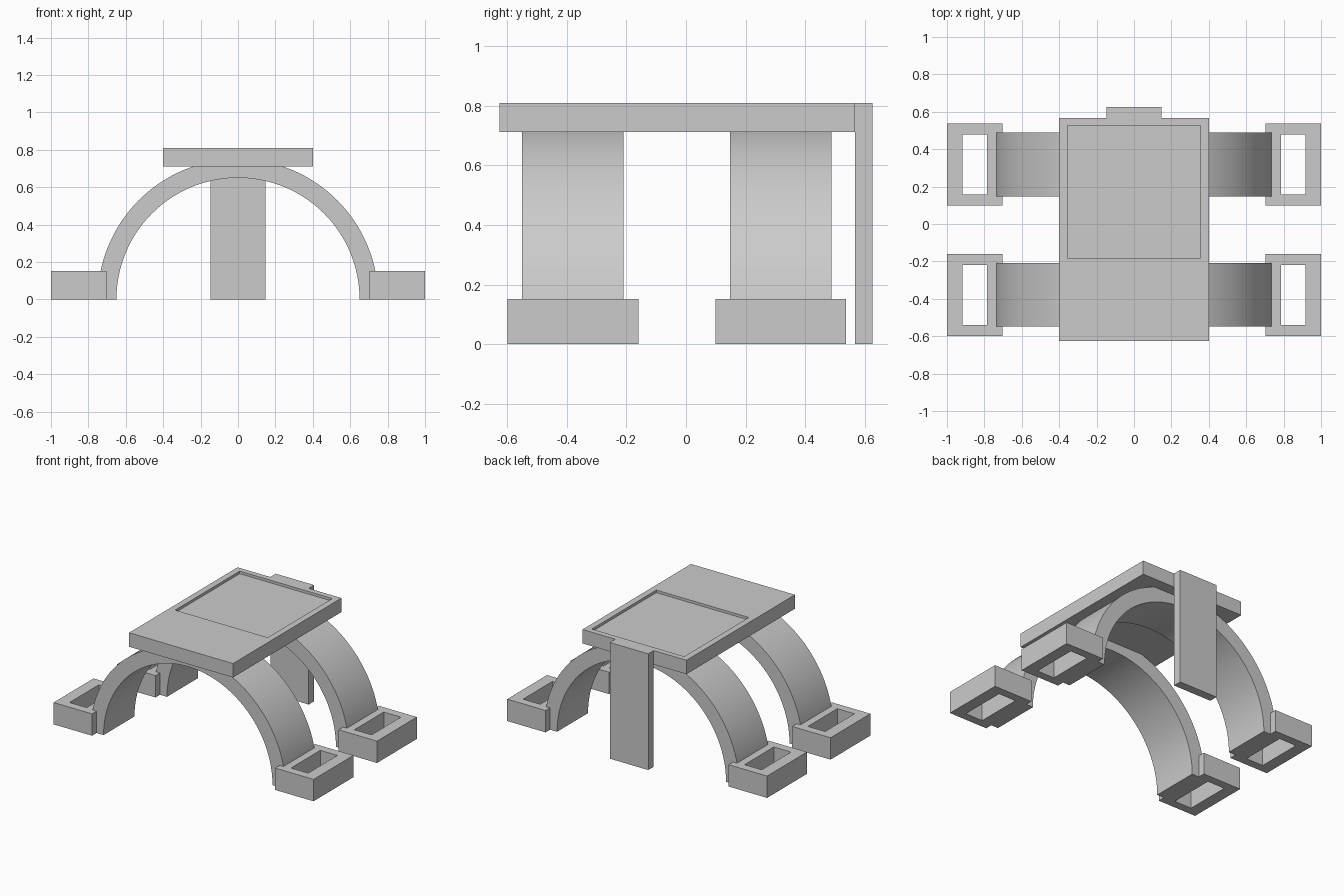
import bpy
import bmesh
from math import pi, cos, sin, radians

cube = bpy.data.objects.get("Cube")
if cube:
    bpy.data.objects.remove(cube, do_unlink=True)

grey = bpy.data.materials.new("plain grey")
grey.use_nodes = True
colour = (0.6, 0.6, 0.6, 1)
grey.diffuse_color = colour
grey.node_tree.nodes["Principled BSDF"].inputs["Base Color"].default_value = colour


def add_object(name, bm):
    bmesh.ops.recalc_face_normals(bm, faces=bm.faces[:])
    mesh = bpy.data.meshes.new(name)
    bm.to_mesh(mesh)
    bm.free()
    mesh.materials.append(grey)
    obj = bpy.data.objects.new(name, mesh)
    bpy.context.collection.objects.link(obj)
    return obj


def extrude(bm, offset):
    """Turn the flat faces of bm into a solid."""
    result = bmesh.ops.extrude_face_region(bm, geom=bm.faces[:], use_keep_orig=True)
    verts = [g for g in result["geom"] if isinstance(g, bmesh.types.BMVert)]
    bmesh.ops.translate(bm, verts=verts, vec=offset)


def rectangle(x0, x1, y0, y1, z):
    return [(x0, y0, z), (x1, y0, z), (x1, y1, z), (x0, y1, z)]


def box(x0, x1, y0, y1, z0, z1):
    bm = bmesh.new()
    bm.faces.new([bm.verts.new(p) for p in rectangle(x0, x1, y0, y1, z0)])
    extrude(bm, (0, 0, z1 - z0))
    return bm


def strip(outer, inner, closed, offset):
    """Solid band between two matching outlines."""
    bm = bmesh.new()
    a = [bm.verts.new(p) for p in outer]
    b = [bm.verts.new(p) for p in inner]
    n = len(a)
    for i in range(n if closed else n - 1):
        j = (i + 1) % n
        bm.faces.new((a[i], a[j], b[j], b[i]))
    extrude(bm, offset)
    return bm


def arc(radius, y, steps=64):
    return [(radius * cos(pi * i / steps), y, radius * sin(pi * i / steps))
            for i in range(steps + 1)]


# Table top with a shallow sunken panel
TOP, BACK = 0.808, 0.566
bm = box(-0.4, 0.4, -0.626, BACK, 0.711, TOP)
top = max(bm.faces, key=lambda f: f.calc_center_median().z)
inner = bmesh.ops.inset_region(bm, faces=[top], thickness=0.04)
for v, p in zip(sorted(top.verts, key=lambda v: (v.co.y, v.co.x)),
                [(-0.356, -0.182), (0.356, -0.182), (-0.356, 0.527), (0.356, 0.527)]):
    v.co.x, v.co.y = p
result = bmesh.ops.extrude_discrete_faces(bm, faces=[top])
sunk = result["faces"][0]
bmesh.ops.translate(bm, verts=sunk.verts[:], vec=(0, 0, -0.018))
add_object("table_top", bm)

# Rear post
add_object("rear_post", box(-0.148, 0.148, BACK, 0.626, 0, TOP))

# Arched legs with hollow feet
for place, y in (("front", -0.379), ("back", 0.318)):
    arch = add_object(place + "_arch",
                      strip(arc(0.75, y - 0.17), arc(0.65, y - 0.17), False, (0, 0.34, 0)))
    arch.data.shade_smooth()
    bpy.context.view_layer.objects.active = arch
    arch.select_set(True)
    bpy.ops.object.shade_smooth_by_angle(angle=radians(30))
    arch.select_set(False)
    for side, s in (("left", 1), ("right", -1)):
        add_object(f"{place}_{side}_foot",
                   strip(rectangle(s * 0.704, s, y - 0.219, y + 0.219, 0),
                         rectangle(s * 0.786, s * 0.918, y - 0.161, y + 0.161, 0),
                         True, (0, 0, 0.152)))
